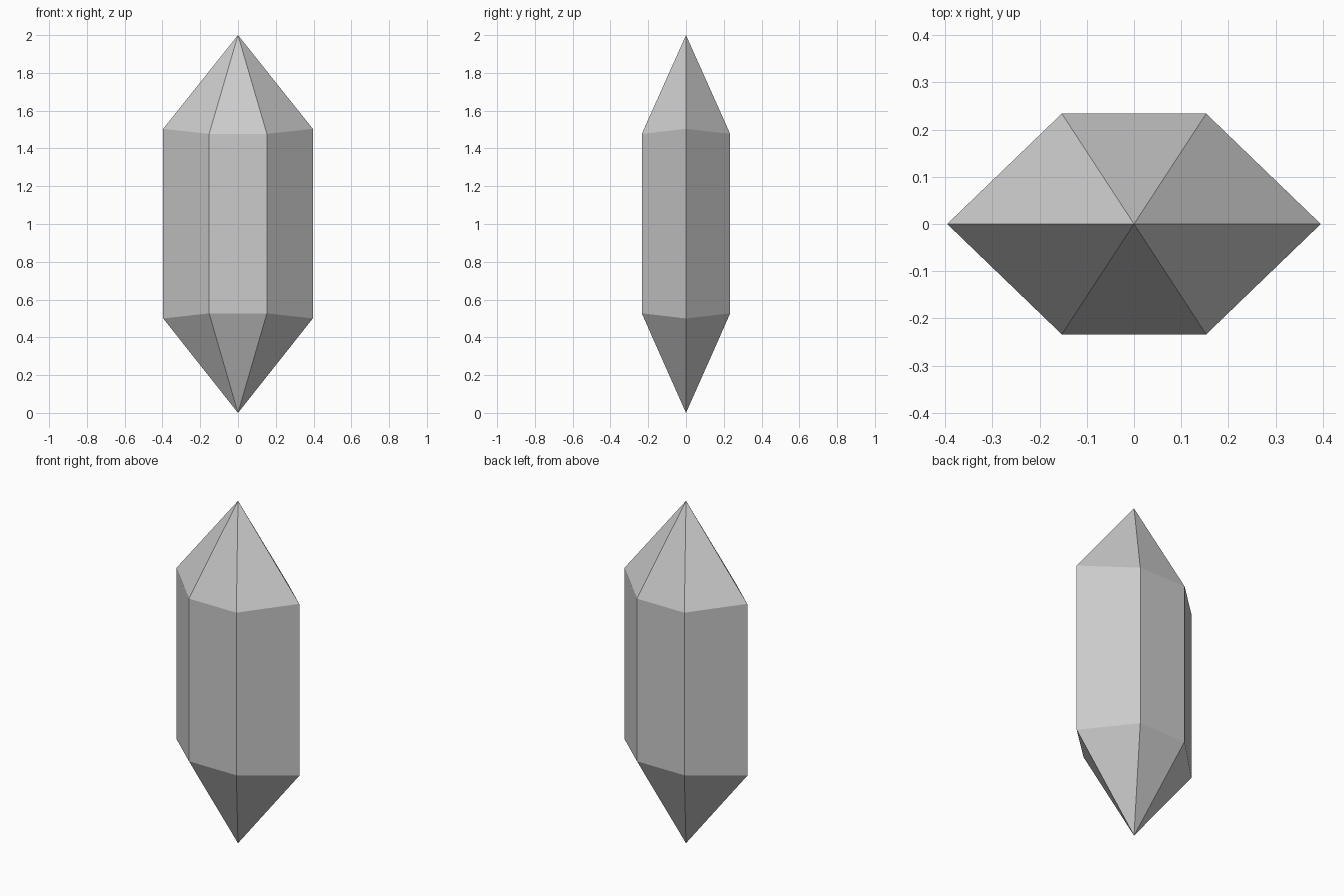
import bpy, bmesh

if "Cube" in bpy.data.objects:
    bpy.data.objects.remove(bpy.data.objects["Cube"])

# Six-sided outline: (x, y, inset) where the side corners reach slightly further than the others
outline = [(0.396, 0, 0.0), (0.153, 0.234, 0.027), (-0.153, 0.234, 0.027),
           (-0.396, 0, 0.0), (-0.153, -0.234, 0.027), (0.153, -0.234, 0.027)]

bm = bmesh.new()

# Corner rings and the two tips
low = [bm.verts.new((x, y, 0.5 + d)) for x, y, d in outline]
high = [bm.verts.new((x, y, 1.504 - d)) for x, y, d in outline]
bottom_tip = bm.verts.new((0, 0, 0))
top_tip = bm.verts.new((0, 0, 2))

# Upright sides and pointed ends
for i in range(6):
    j = (i + 1) % 6
    bm.faces.new((low[i], low[j], high[j], high[i]))
    bm.faces.new((high[i], high[j], top_tip))
    bm.faces.new((low[j], low[i], bottom_tip))

bm.normal_update()
mesh = bpy.data.meshes.new("crystal")
bm.to_mesh(mesh)
bm.free()
bpy.context.collection.objects.link(bpy.data.objects.new("crystal", mesh))
